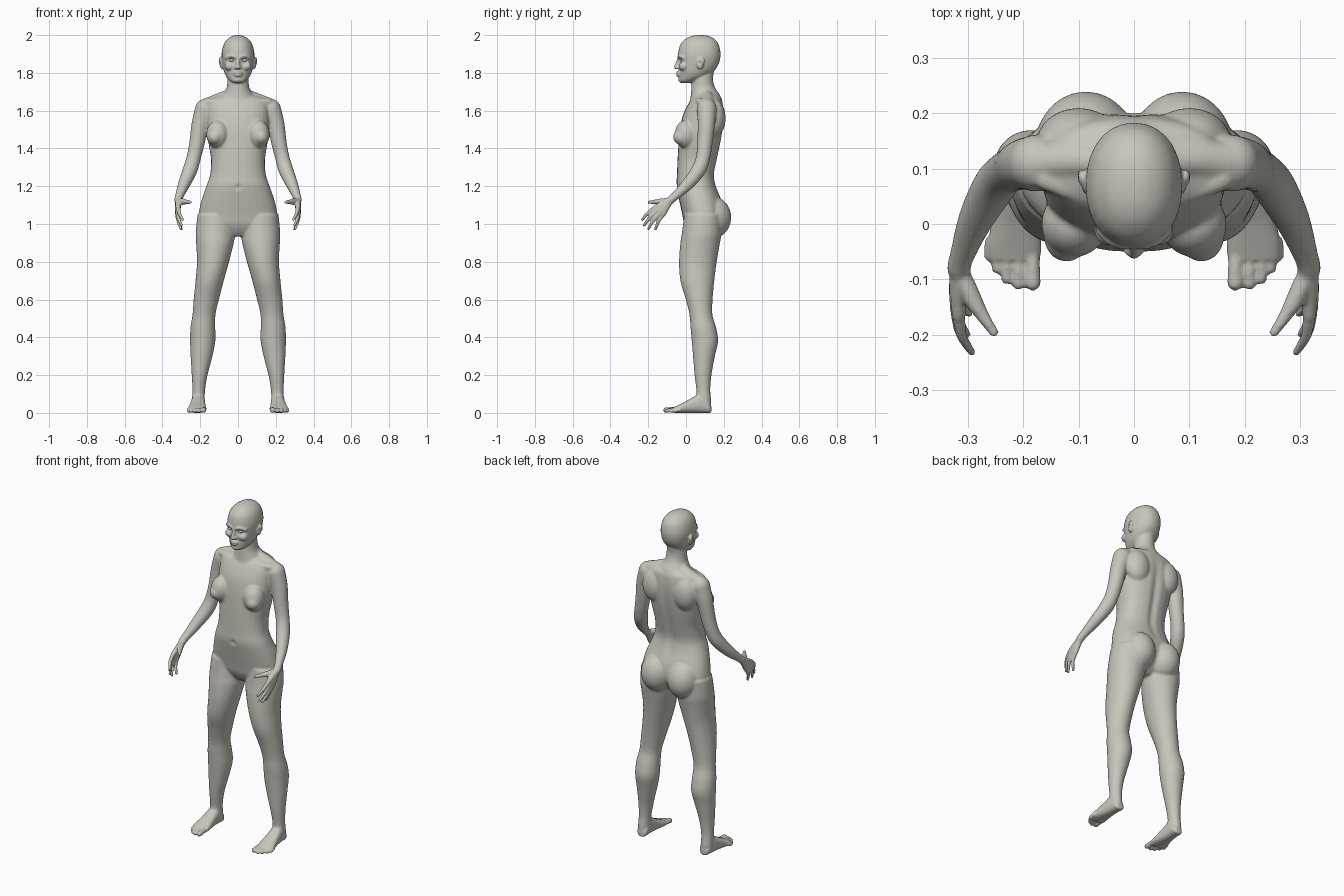
import bpy, bmesh, math
from mathutils import Vector, Matrix

if "Cube" in bpy.data.objects:
    bpy.data.objects.remove(bpy.data.objects["Cube"])

SIDES = 28


def spline(keys, steps=5):
    """Catmull-Rom interpolation of a short list of key tuples."""
    k = [Vector(p) for p in keys]
    out = []
    for i in range(len(k) - 1):
        a, b, c, d = k[max(i - 1, 0)], k[i], k[i + 1], k[min(i + 2, len(k) - 1)]
        for s in range(steps):
            t = s / steps
            out.append(0.5 * (2 * b + (c - a) * t + (2 * a - 5 * b + 4 * c - d) * t * t
                              + (3 * b - a - 3 * c + d) * t ** 3))
    return out + [k[-1]]


def ring(centre, u, v, power=2.0):
    """Superellipse ring spanned by the vectors u and v."""
    pts = []
    for i in range(SIDES):
        a = 2 * math.pi * i / SIDES
        c, s = math.cos(a), math.sin(a)
        pts.append(centre + u * math.copysign(abs(c) ** (2 / power), c)
                   + v * math.copysign(abs(s) ** (2 / power), s))
    return pts


def skin(bm, rings):
    loops = [[bm.verts.new(p) for p in r] for r in rings]
    for a, b in zip(loops, loops[1:]):
        for i in range(SIDES):
            j = (i + 1) % SIDES
            bm.faces.new((a[i], a[j], b[j], b[i]))
    bm.faces.new(loops[0][::-1])
    bm.faces.new(loops[-1])


def blob(bm, centre, radii):
    m = Matrix.Translation(centre) @ Matrix.Diagonal((*radii, 1))
    bmesh.ops.create_uvsphere(bm, u_segments=24, v_segments=16, radius=1, matrix=m)


def trunk(bm, keys, power):
    """Central loft; keys are z, half width, front y, back y."""
    skin(bm, [ring(Vector((0, (f + b) / 2, z)), Vector((w, 0, 0)),
                   Vector((0, (b - f) / 2, 0)), power) for z, w, f, b in spline(keys)])


def limb(bm, keys):
    """Round tube with ball ends; keys are x, y, z, radius."""
    pts = spline(keys)
    rings = []
    for i, p in enumerate(pts):
        t = (pts[min(i + 1, len(pts) - 1)].to_3d() - pts[max(i - 1, 0)].to_3d()).normalized()
        u = (Vector((1, 0, 0)) - t * t.x).normalized()
        rings.append(ring(p.to_3d(), u * p[3], t.cross(u) * p[3]))
    skin(bm, rings)
    for p in (pts[0], pts[-1]):
        blob(bm, p.to_3d(), (p[3],) * 3)


bm = bmesh.new()

# Paired parts, built on the +x side
# Leg: x, y, z, half width, half depth
leg = [(.115, .09, 1.05, .10, .10), (.12, .083, .95, .104, .105), (.122, .075, .9, .1, .105),
       (.132, .063, .8, .085, .1), (.15, .06, .7, .075, .09), (.168, .07, .6, .067, .071),
       (.18, .079, .52, .061, .061), (.186, .092, .45, .066, .068), (.187, .1, .38, .067, .07),
       (.193, .095, .3, .058, .058), (.203, .09, .2, .042, .045), (.208, .092, .12, .034, .037),
       (.21, .094, .06, .034, .04), (.21, .094, .02, .031, .038)]
skin(bm, [ring(Vector((x, y, z)), Vector((w, 0, 0)), Vector((0, d, 0)))
          for x, y, z, w, d in spline(leg)])

# Foot: y, x, half width, height
foot = [(.134, .208, .016, .035), (.12, .208, .031, .06), (.08, .21, .036, .1),
        (.04, .212, .039, .085), (0, .214, .044, .062), (-.04, .216, .049, .042),
        (-.065, .216, .046, .03)]
skin(bm, [ring(Vector((x, y, h / 2)), Vector((w, 0, 0)), Vector((0, 0, h / 2)), 2.5)
          for y, x, w, h in spline(foot)])
for x0, x1, tip, r in ((.187, .183, -.106, .0145), (.21, .209, -.109, .0105), (.227, .23, -.099, .0105),
                       (.242, .247, -.08, .0105), (.254, .26, -.058, .0105)):
    limb(bm, [(x0, -.035, .019, r), (x1, tip + .03, .018, r * .9), (x1, tip, r, r)])

# Arm
limb(bm, [(.175, .11, 1.61, .052), (.2, .108, 1.53, .046), (.217, .1, 1.43, .041),
          (.235, .09, 1.35, .038), (.254, .066, 1.285, .039), (.286, .008, 1.21, .032),
          (.31, -.055, 1.15, .023), (.317, -.08, 1.128, .022)])

# Palm and fingers: knuckle and tip of each finger
wrist = Vector((.316, -.08, 1.128))
for knuckle, tip in (((.317, -.165, 1.087), (.293, -.232, 1.022)),
                     ((.321, -.152, 1.072), (.299, -.222, .992)),
                     ((.322, -.136, 1.06), (.302, -.199, .975)),
                     ((.319, -.12, 1.052), (.298, -.162, .972))):
    k, t = Vector(knuckle), Vector(tip)
    mid = k.lerp(t, .5) + Vector((.006, -.004, .003))
    limb(bm, [(*wrist, .017), (*wrist.lerp(k, .5), .0155), (*k, .0125)])
    limb(bm, [(*k, .0115), (*mid, .0095), (*t, .0072)])
limb(bm, [(.312, -.09, 1.122, .017), (.292, -.135, 1.118, .0165), (.272, -.168, 1.117, .0115),
          (.253, -.196, 1.115, .0085)])

# Chest, shoulder blade, collar and seat volumes
blob(bm, (.108, 0, 1.475), (.06, .06, .075))
blob(bm, (.122, -.02, 1.46), (.042, .049, .042))
blob(bm, (.1, .15, 1.56), (.075, .06, .1))
blob(bm, (.087, .138, 1.035), (.093, .102, .112))
limb(bm, [(.05, .11, 1.685, .028), (.11, .115, 1.655, .034), (.17, .11, 1.625, .04)])
limb(bm, [(.02, .035, 1.645, .012), (.09, .05, 1.65, .014), (.16, .08, 1.645, .02)])

# Ear, brow, cheek, lips and nostril
blob(bm, (.086, .075, 1.852), (.011, .02, .033))
blob(bm, (.094, .084, 1.862), (.008, .015, .022))
limb(bm, [(.012, -.039, 1.882, .009), (.036, -.034, 1.888, .01), (.06, -.012, 1.88, .01)])
blob(bm, (.045, -.012, 1.835), (.026, .027, .024))
limb(bm, [(0, -.045, 1.802, .008), (.012, -.042, 1.801, .007), (.023, -.033, 1.798, .004)])
limb(bm, [(0, -.043, 1.787, .008), (.012, -.04, 1.788, .007), (.021, -.033, 1.793, .004)])
blob(bm, (.011, -.046, 1.827), (.009, .011, .008))

# Mirror the paired parts
half = bm.verts[:] + bm.edges[:] + bm.faces[:]
copy = bmesh.ops.duplicate(bm, geom=half)["geom"]
bmesh.ops.scale(bm, vec=(-1, 1, 1), verts=[g for g in copy if isinstance(g, bmesh.types.BMVert)])
bmesh.ops.reverse_faces(bm, faces=[g for g in copy if isinstance(g, bmesh.types.BMFace)])

# Torso
trunk(bm, [(1.69, .05, .05, .16), (1.675, .12, .045, .18), (1.65, .16, .02, .193),
           (1.58, .165, -.015, .2), (1.5, .165, -.033, .195), (1.42, .155, -.04, .182),
           (1.34, .143, -.045, .165), (1.26, .148, -.048, .15), (1.2, .168, -.05, .16),
           (1.12, .195, -.035, .19), (1.05, .208, -.02, .2), (1.0, .195, -.01, .185),
           (.96, .12, .01, .15), (.935, .04, .03, .12)], 2.3)
# Neck
trunk(bm, [(1.84, .05, .03, .155), (1.77, .055, .032, .143), (1.72, .061, .028, .155),
           (1.68, .085, .025, .182), (1.64, .12, .02, .19)], 2.0)
# Head
trunk(bm, [(2.0, .012, .06, .09), (1.995, .03, .03, .12), (1.98, .055, -.002, .15),
           (1.95, .076, -.03, .173), (1.9, .087, -.042, .183), (1.85, .083, -.04, .174),
           (1.81, .075, -.036, .148), (1.78, .062, -.036, .11), (1.757, .042, -.036, .06),
           (1.746, .022, -.028, .03)], 2.15)
# Nose and chin
limb(bm, [(0, -.038, 1.875, .008), (0, -.047, 1.85, .009), (0, -.053, 1.83, .011)])
blob(bm, (0, -.024, 1.764), (.022, .017, .016))

# Fuse every volume into one continuous skin
rough = bpy.data.meshes.new("rough_volumes")
bm.to_mesh(rough)
bm.free()
helper = bpy.data.objects.new("rough_volumes", rough)
bpy.context.collection.objects.link(helper)
fuse = helper.modifiers.new("fuse", 'REMESH')
fuse.mode = 'VOXEL'
fuse.voxel_size = 0.005
deps = bpy.context.evaluated_depsgraph_get()
mesh = bpy.data.meshes.new_from_object(helper.evaluated_get(deps))
bpy.data.objects.remove(helper)
mesh.name = "body"
body = bpy.data.objects.new("body", mesh)
bpy.context.collection.objects.link(body)

# Hollows: eye sockets, ear bowls, mouth line, navel
dents = [(Vector((.034, -.04, 1.866)), .017, Vector((0, .013, 0))),
         (Vector((.1, .072, 1.853)), .009, Vector((-.007, 0, 0))),
         (Vector((0, -.05, 1.195)), .011, Vector((0, .01, 0)))]
soft = body.vertex_groups.new(name="soft_area")
detail = []
for v in mesh.vertices:
    p = v.co.copy()
    q = Vector((abs(p.x), p.y, p.z))
    for c, r, push in dents:
        if (q - c).length < 3 * r:
            d = push * math.exp(-((q - c).length / r) ** 2)
            v.co += Vector((math.copysign(1, p.x) * d.x, d.y, d.z))
    # Spine furrow
    if 1.1 < p.z < 1.66 and p.y > .1:
        v.co.y -= .011 * math.exp(-(p.x / .02) ** 2) * math.sin(math.pi * (p.z - 1.1) / .56)
    if p.z > 1.745 or p.z < .06 or (q.x > .24 and p.y < -.1):
        detail.append(v.index)
soft.add(range(len(mesh.vertices)), 1.0, 'REPLACE')
soft.add(detail, .12, 'REPLACE')
smooth = body.modifiers.new("soften", 'SMOOTH')
smooth.factor = 0.5
smooth.iterations = 16
smooth.vertex_group = "soft_area"

# One flat clay colour
clay = bpy.data.materials.new("warm_grey_clay")
clay.diffuse_color = (.58, .56, .5, 1)
clay.use_nodes = True
clay.node_tree.nodes["Principled BSDF"].inputs["Base Color"].default_value = clay.diffuse_color
mesh.materials.clear()
mesh.materials.append(clay)

# Eyeballs
parts = [body]
for side, name in ((-1, "right_eye"), (1, "left_eye")):
    bm = bmesh.new()
    blob(bm, (side * .034, -.018, 1.866), (.014, .014, .009))
    eye = bpy.data.objects.new(name, bpy.data.meshes.new(name))
    bm.to_mesh(eye.data)
    bm.free()
    eye.data.materials.append(clay)
    bpy.context.collection.objects.link(eye)
    parts.append(eye)
for ob in parts:
    ob.data.polygons.foreach_set("use_smooth", [True] * len(ob.data.polygons))
